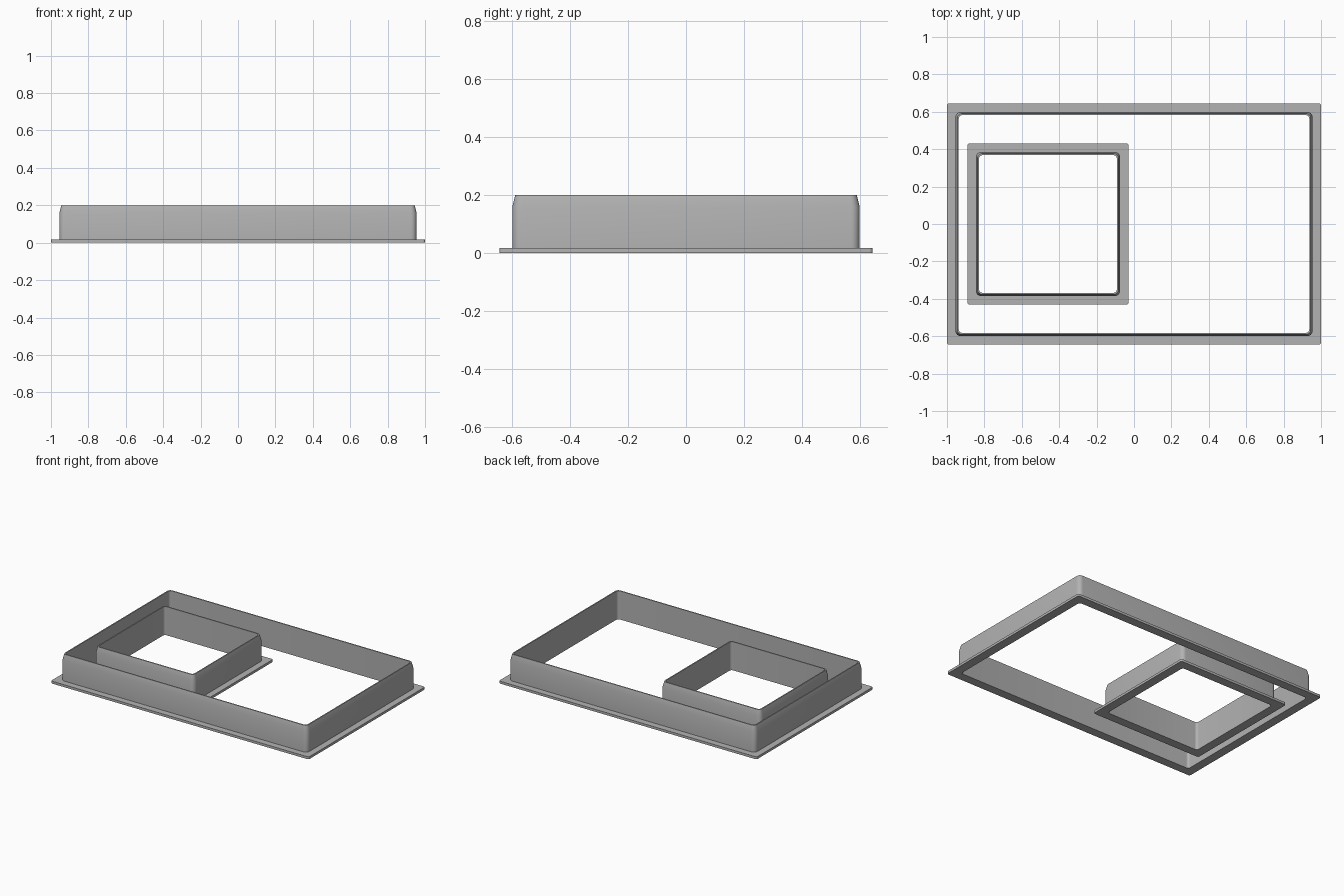
import bpy, bmesh, math

if "Cube" in bpy.data.objects:
    bpy.data.objects.remove(bpy.data.objects["Cube"])

grey = bpy.data.materials.new("grey plastic")
grey.diffuse_color = (0.45, 0.45, 0.45, 1)
grey.use_nodes = True
grey.node_tree.nodes["Principled BSDF"].inputs["Base Color"].default_value = grey.diffuse_color

ARC_STEPS = 6

# Closed cross-section: outset from the wall's outer face, height, corner radius
PROFILE = [
    (0.045, 0.0, 0.012), (0.045, 0.017, 0.012),    # flange rim
    (0.0, 0.017, 0.03), (0.0, 0.16, 0.03),         # outer wall
    (-0.010, 0.2, 0.024), (-0.018, 0.2, 0.018),    # tapered cutting edge
    (-0.018, 0.0, 0.018),                          # inner wall
]


def rounded_rect(hx, hy, r):
    points = []
    for i, (sx, sy) in enumerate([(1, 1), (-1, 1), (-1, -1), (1, -1)]):
        for k in range(ARC_STEPS + 1):
            a = math.pi / 2 * (i + k / ARC_STEPS)
            points.append((sx * (hx - r) + r * math.cos(a),
                           sy * (hy - r) + r * math.sin(a)))
    return points


def cutter_frame(name, cx, hx, hy):
    """Sweep the cross-section round a rounded rectangle."""
    bm = bmesh.new()
    rings = [[bm.verts.new((cx + x, y, z)) for x, y in rounded_rect(hx + o, hy + o, r)]
             for o, z, r in PROFILE]
    n = len(rings[0])
    for i, ring in enumerate(rings):
        above = rings[(i + 1) % len(rings)]
        for j in range(n):
            k = (j + 1) % n
            bm.faces.new((ring[j], ring[k], above[k], above[j]))
    bmesh.ops.recalc_face_normals(bm, faces=bm.faces)
    mesh = bpy.data.meshes.new(name)
    bm.to_mesh(mesh)
    bm.free()
    mesh.materials.append(grey)
    obj = bpy.data.objects.new(name, mesh)
    bpy.context.collection.objects.link(obj)
    bpy.ops.object.select_all(action='DESELECT')
    obj.select_set(True)
    bpy.context.view_layer.objects.active = obj
    bpy.ops.object.shade_smooth_by_angle(angle=math.radians(30))


# Large outer cutter and the small square one inside it
cutter_frame("outer_frame", 0.0, 0.955, 0.6)
cutter_frame("inner_frame", -0.46, 0.386, 0.386)
